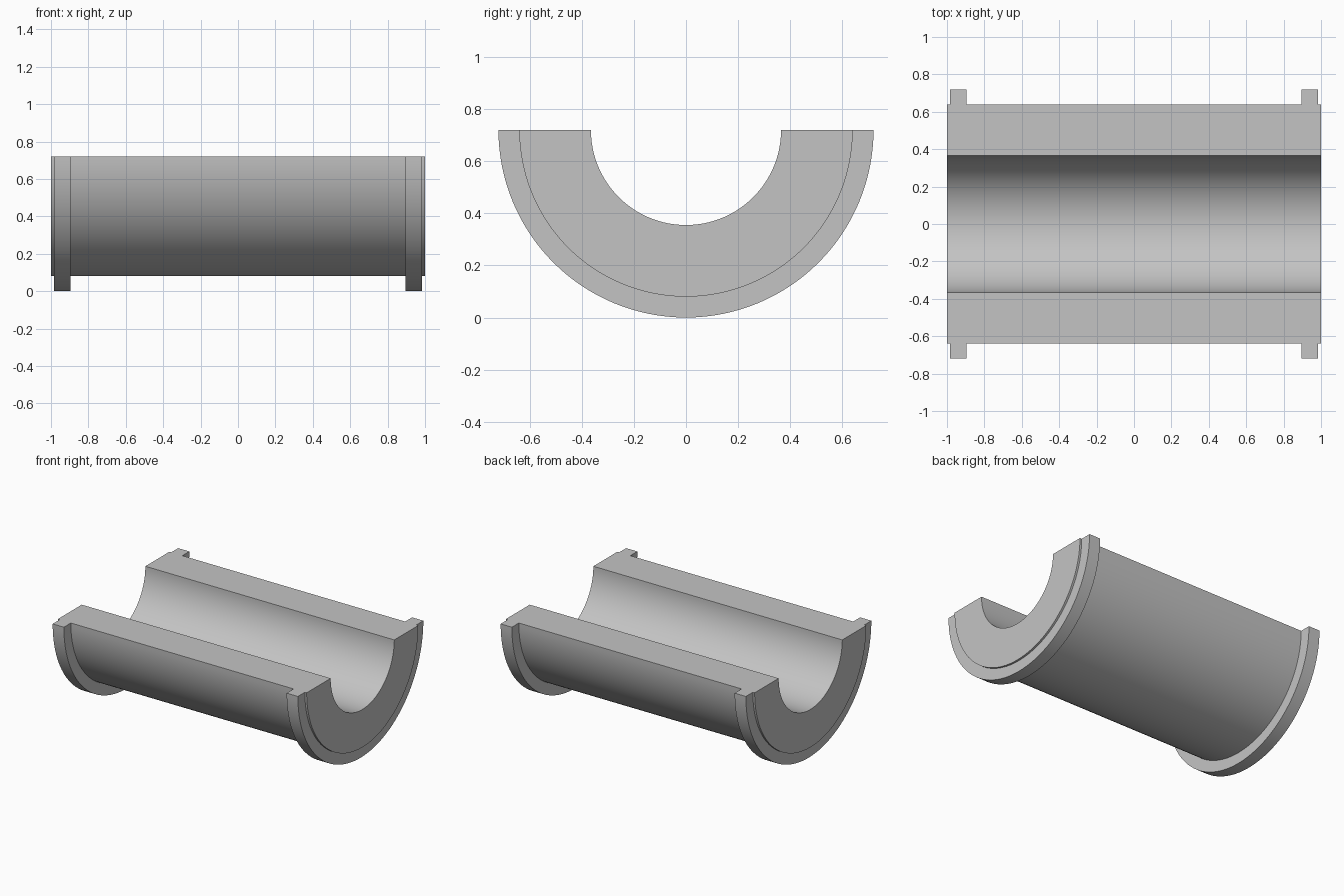
import bpy
import bmesh
from math import pi, radians
from mathutils import Vector

cube = bpy.data.objects.get("Cube")
if cube:
    bpy.data.objects.remove(cube, do_unlink=True)

# Main dimensions
HALF_LENGTH = 1.0
BORE_R, BODY_R, FLANGE_R = 0.365, 0.64, 0.72
FLANGE_IN, FLANGE_OUT = 0.895, 0.985
STEPS = 64

# Plain grey metal
grey = bpy.data.materials.new("plain grey")
grey.use_nodes = True
colour = (0.55, 0.55, 0.55, 1)
grey.diffuse_color = colour
grey.node_tree.nodes["Principled BSDF"].inputs["Base Color"].default_value = colour

# Half section of the shell wall (x, radius), mirrored end to end
right_side = [
    (HALF_LENGTH, BORE_R), (HALF_LENGTH, BODY_R),
    (FLANGE_OUT, BODY_R), (FLANGE_OUT, FLANGE_R),
    (FLANGE_IN, FLANGE_R), (FLANGE_IN, BODY_R),
]
profile = right_side + [(-x, r) for x, r in reversed(right_side)]

# Sweep the section half a turn below the split plane
bm = bmesh.new()
axis_point = Vector((0, 0, FLANGE_R))
start = bm.faces.new([bm.verts.new((x, r, FLANGE_R)) for x, r in profile])
swept = bmesh.ops.spin(bm, geom=[start] + start.edges[:] + start.verts[:],
                       cent=axis_point, axis=(1, 0, 0), angle=-pi,
                       steps=STEPS, use_duplicate=False)
# Close the starting split face if the sweep consumed it
bmesh.ops.holes_fill(bm, edges=[e for e in bm.edges if e.is_boundary], sides=0)
bmesh.ops.recalc_face_normals(bm, faces=bm.faces[:])

mesh = bpy.data.meshes.new("half_bearing_shell")
bm.to_mesh(mesh)
bm.free()
mesh.materials.append(grey)
shell = bpy.data.objects.new("half_bearing_shell", mesh)
bpy.context.collection.objects.link(shell)

# Smooth curved walls, crisp rims
bpy.context.view_layer.objects.active = shell
shell.select_set(True)
bpy.ops.object.shade_smooth_by_angle(angle=radians(30))
